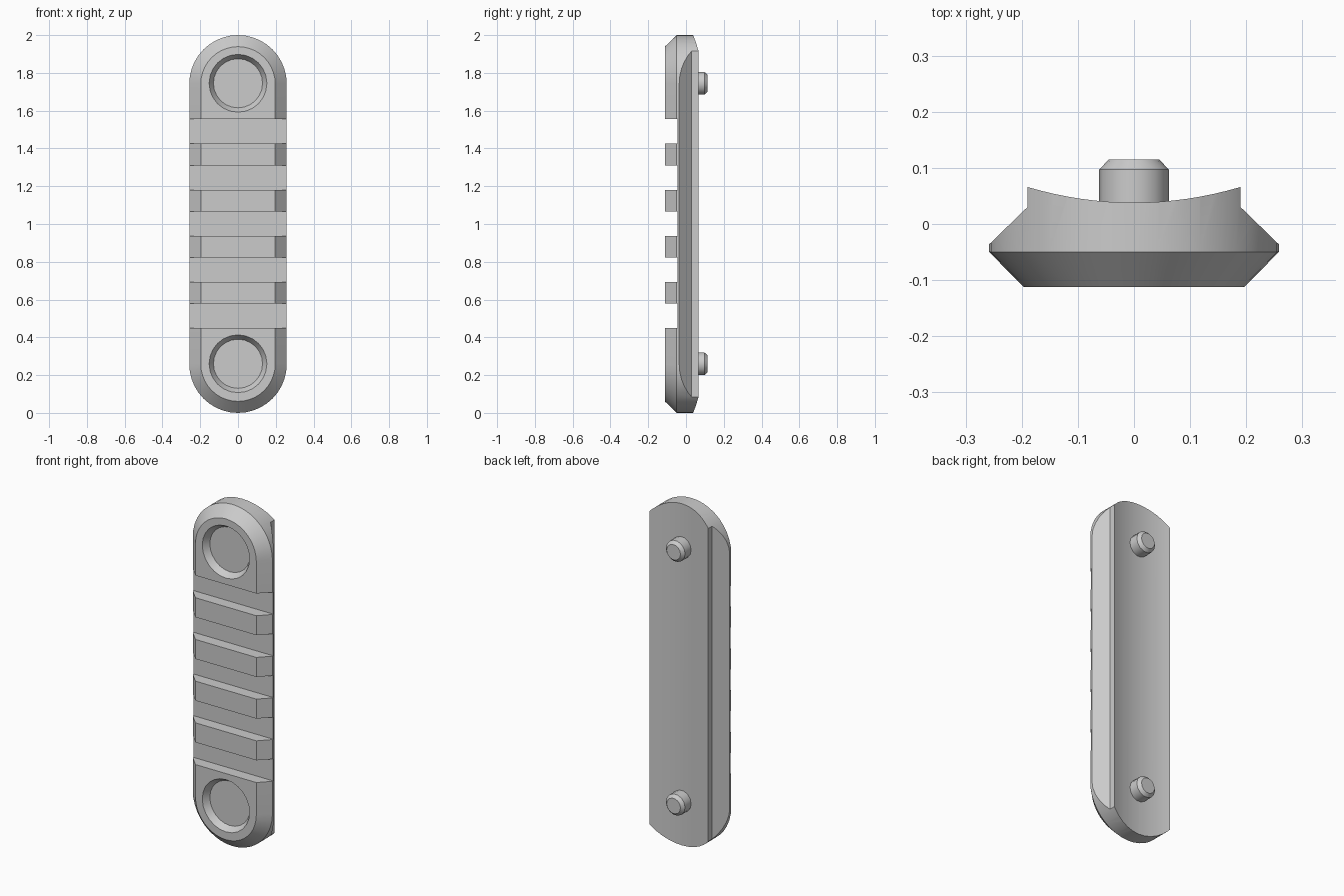
import bpy, bmesh
from math import sin, cos, pi

if "Cube" in bpy.data.objects:
    bpy.data.objects.remove(bpy.data.objects["Cube"])

R, R_FRONT = 0.258, 0.197          # outer and front-face outline radii
LOW, HIGH = 0.258, 1.742           # end-arc centres
ENDS = (0.26, 1.745)               # screw positions


def loft(name, rings):
    """Closed solid through matching rings of points."""
    bm = bmesh.new()
    vs = [[bm.verts.new(p) for p in ring] for ring in rings]
    n = len(vs[0])
    for a, b in zip(vs, vs[1:]):
        for i in range(n):
            j = (i + 1) % n
            bm.faces.new((a[i], a[j], b[j], b[i]))
    bm.faces.new(vs[0])
    bm.faces.new(vs[-1])
    bmesh.ops.recalc_face_normals(bm, faces=bm.faces)
    me = bpy.data.meshes.new(name)
    bm.to_mesh(me)
    bm.free()
    ob = bpy.data.objects.new(name, me)
    bpy.context.collection.objects.link(ob)
    return ob


def stadium(r, y, n=20):
    top = [(r * cos(pi * i / n), y, HIGH + r * sin(pi * i / n)) for i in range(n + 1)]
    return top + [(-x, y, 2 - z) for x, y, z in top]


def turned(name, profile, z, n):
    """Round part along y from (radius, y) pairs."""
    return loft(name, [[(r * cos(2 * pi * i / n), y, z + r * sin(2 * pi * i / n))
                        for i in range(n)] for r, y in profile])


def select(ob):
    bpy.ops.object.select_all(action='DESELECT')
    ob.select_set(True)
    bpy.context.view_layer.objects.active = ob


def cut(ob, cutter, operation='DIFFERENCE'):
    cutter.hide_render = True
    mod = ob.modifiers.new("cut", 'BOOLEAN')
    mod.operation, mod.object, mod.solver = operation, cutter, 'EXACT'
    select(ob)
    bpy.ops.object.modifier_apply(modifier=mod.name)
    bpy.data.objects.remove(cutter)


# Rail body: rounded bar with a bevelled front edge
rail = loft("rail_body", [stadium(R_FRONT, -0.112), stadium(R, -0.05), stadium(R, 0.12)])

# Cross-section: sloped rear flanks and hollow back
arc = [(0.19 - 0.38 * i / 16, 0.038 + 0.028 * (1 - i / 8) ** 2) for i in range(17)]
section = [(-0.4, -0.174), (0.4, -0.174), (0.19, 0.03)] + arc + [(-0.19, 0.03)]
cut(rail, loft("section_cutter", [[(x, y, z) for x, y in section] for z in (-0.1, 2.1)]),
    'INTERSECT')

# Cross slots
for i in range(5):
    c = 0.5135 + 0.2441 * i
    box = [[(x, y, z) for x, y in ((-0.4, -0.2), (0.4, -0.2), (0.4, -0.044), (-0.4, -0.044))]
           for z in (c - 0.065, c + 0.065)]
    cut(rail, loft("slot_cutter", box))

# Screw recesses (tapered) and rear pegs
for z, label in zip(ENDS, ("lower", "upper")):
    cut(rail, turned("recess_cutter", [(0.166, -0.132), (0.153, -0.112), (0.13, -0.075)], z, 24))
    peg = turned(label + "_peg", [(0.062, 0.0), (0.062, 0.097), (0.045, 0.115)], z, 14)
    select(peg)
    bpy.ops.object.shade_smooth_by_angle(angle=0.52)

select(rail)
bpy.ops.object.shade_smooth_by_angle(angle=0.5)
